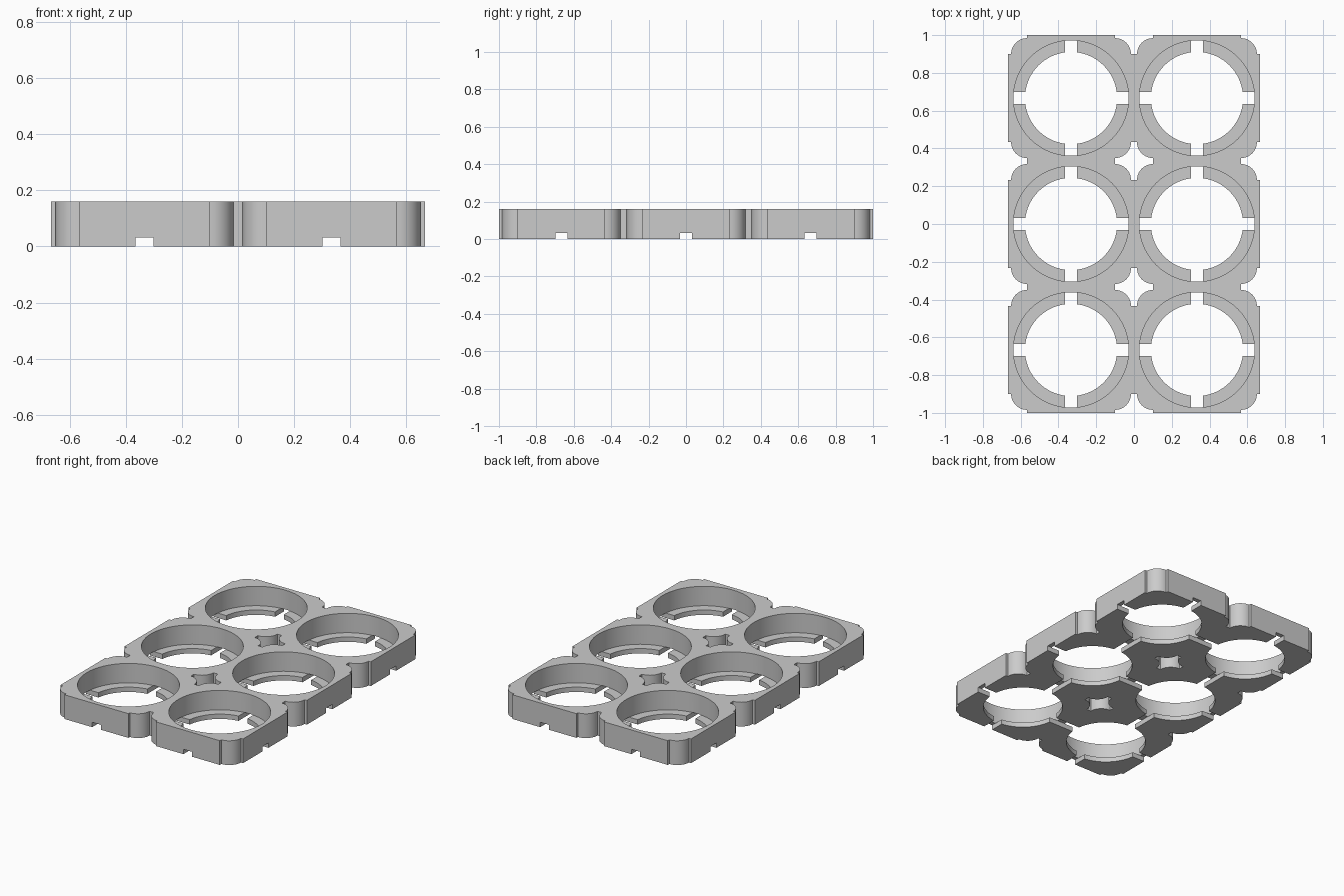
import bpy, bmesh, math

if "Cube" in bpy.data.objects:
    bpy.data.objects.remove(bpy.data.objects["Cube"])

PITCH = 2 / 3        # spacing of the round cells
HEIGHT = 0.16
LIP = 0.032          # thickness of the retaining lip
BORE_R, HOLE_R = 0.305, 0.244
SLOT = 0.064         # width of the wire slots
COLS, ROWS = 2, 3

grey = bpy.data.materials.new("light_grey_plastic")
grey.use_nodes = True
colour = (0.6, 0.6, 0.6, 1)
grey.diffuse_color = colour
grey.node_tree.nodes["Principled BSDF"].inputs["Base Color"].default_value = colour


def centred(n):
    """Evenly pitched positions centred on zero."""
    return [(i - (n - 1) / 2) * PITCH for i in range(n)]


def prisms(name, profile, places, z0, z1):
    """Extrude a profile upwards at every given place."""
    bm = bmesh.new()
    for cx, cy in places:
        face = bm.faces.new([bm.verts.new((cx + x, cy + y, z0)) for x, y in profile])
        ext = bmesh.ops.extrude_face_region(bm, geom=[face])
        top = [v for v in ext["geom"] if isinstance(v, bmesh.types.BMVert)]
        bmesh.ops.translate(bm, verts=top, vec=(0, 0, z1 - z0))
    bmesh.ops.recalc_face_normals(bm, faces=bm.faces)
    mesh = bpy.data.meshes.new(name)
    bm.to_mesh(mesh)
    bm.free()
    ob = bpy.data.objects.new(name, mesh)
    bpy.context.collection.objects.link(ob)
    return ob


def circle(r, n=72):
    return [(r * math.cos(math.tau * i / n), r * math.sin(math.tau * i / n)) for i in range(n)]


def rect(w, d):
    return [(-w / 2, -d / 2), (w / 2, -d / 2), (w / 2, d / 2), (-w / 2, d / 2)]


def star(reach=0.1, gap=0.016, steps=10):
    """Four-pointed gap left between the rounded corners of four cells."""
    points = []
    for quarter in range(4):
        c, s = round(math.cos(quarter * math.pi / 2)), round(math.sin(quarter * math.pi / 2))
        for i in range(steps + 1):
            a = -math.pi / 2 - i / steps * math.pi / 2
            x = reach + (reach - gap) * math.cos(a)
            y = reach + (reach - gap) * math.sin(a)
            points.append((c * x - s * y, s * x + c * y))
    return points


# Solid plate
width, depth = COLS * PITCH, ROWS * PITCH
holder = prisms("cell_holder", rect(width, depth), [(0, 0)], 0, HEIGHT)
holder.data.materials.append(grey)

# Cutters: corner gaps, bores, lip holes and wire slots in both directions
xs, ys = centred(COLS), centred(ROWS)
cells = [(x, y) for x in xs for y in ys]
corners = [(x, y) for x in centred(COLS + 1) for y in centred(ROWS + 1)]
cutters = [
    prisms("corner_gap_cutter", star(), corners, -0.1, 0.3),
    prisms("bore_cutter", circle(BORE_R), cells, LIP, 0.3),
    prisms("lip_hole_cutter", circle(HOLE_R), cells, -0.1, 0.3),
    prisms("long_slot_cutter", rect(SLOT, 3), [(x, 0) for x in xs], -0.1, LIP + 0.0005),
    prisms("cross_slot_cutter", rect(3, SLOT), [(0, y) for y in ys], -0.1, LIP + 0.0005),
]

bpy.ops.object.select_all(action="DESELECT")
holder.select_set(True)
bpy.context.view_layer.objects.active = holder
for cutter in cutters:
    cutter.hide_render = True
    mod = holder.modifiers.new(cutter.name, "BOOLEAN")
    mod.operation = "DIFFERENCE"
    mod.solver = "EXACT"
    mod.object = cutter
    bpy.ops.object.modifier_apply(modifier=mod.name)
    bpy.data.objects.remove(cutter)

# Smooth curved walls, crisp edges
bpy.ops.object.shade_smooth_by_angle(angle=math.radians(30))
